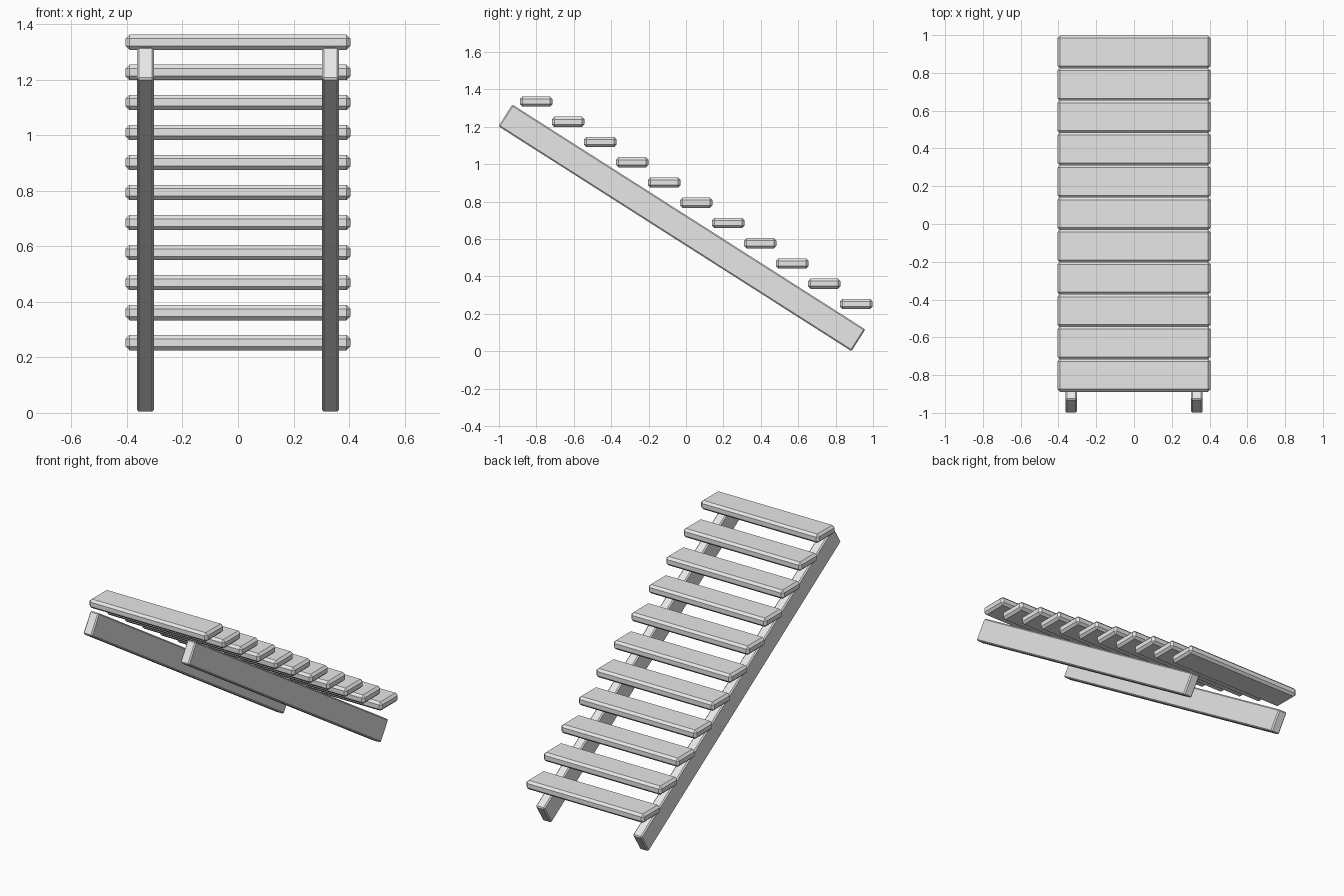
import bpy
import bmesh
from math import radians
from mathutils import Matrix, Vector

default = bpy.data.objects.get("Cube")
if default:
    bpy.data.objects.remove(default, do_unlink=True)

# One plain grey for the whole staircase
grey = bpy.data.materials.new("light_grey")
grey.use_nodes = True
colour = (0.8, 0.8, 0.8, 1.0)
grey.diffuse_color = colour
for node in grey.node_tree.nodes:
    if node.type == "BSDF_PRINCIPLED":
        node.inputs["Base Color"].default_value = colour


def chamfered_board(name, size, location, bevel, tilt=0.0):
    """Box with flat chamfers on every edge, tilted about x."""
    bm = bmesh.new()
    bmesh.ops.create_cube(bm, size=1.0, matrix=Matrix.Diagonal((*size, 1.0)))
    bmesh.ops.bevel(bm, geom=bm.edges[:], offset=bevel, segments=1,
                    affect="EDGES", clamp_overlap=True)
    bmesh.ops.recalc_face_normals(bm, faces=bm.faces[:])
    mesh = bpy.data.meshes.new(name)
    bm.to_mesh(mesh)
    bm.free()
    mesh.materials.append(grey)
    board = bpy.data.objects.new(name, mesh)
    board.location = location
    board.rotation_euler.x = tilt
    bpy.context.collection.objects.link(board)
    return board


# Sloping side beams
for side, sign in (("left", 1), ("right", -1)):
    chamfered_board(f"{side}_stringer", (0.06, 2.238, 0.138),
                    (sign * 0.333, -0.022, 0.66), 0.007, radians(-32.5))

# Open treads, from the lowest at the back to the highest at the front
TREADS = 11
lowest = Vector((0, 0.91, 0.253))
highest = Vector((0, -0.801, 1.335))
for i in range(TREADS):
    chamfered_board(f"tread_{i + 1}", (0.81, 0.175, 0.055),
                    lowest.lerp(highest, i / (TREADS - 1)), 0.014)
